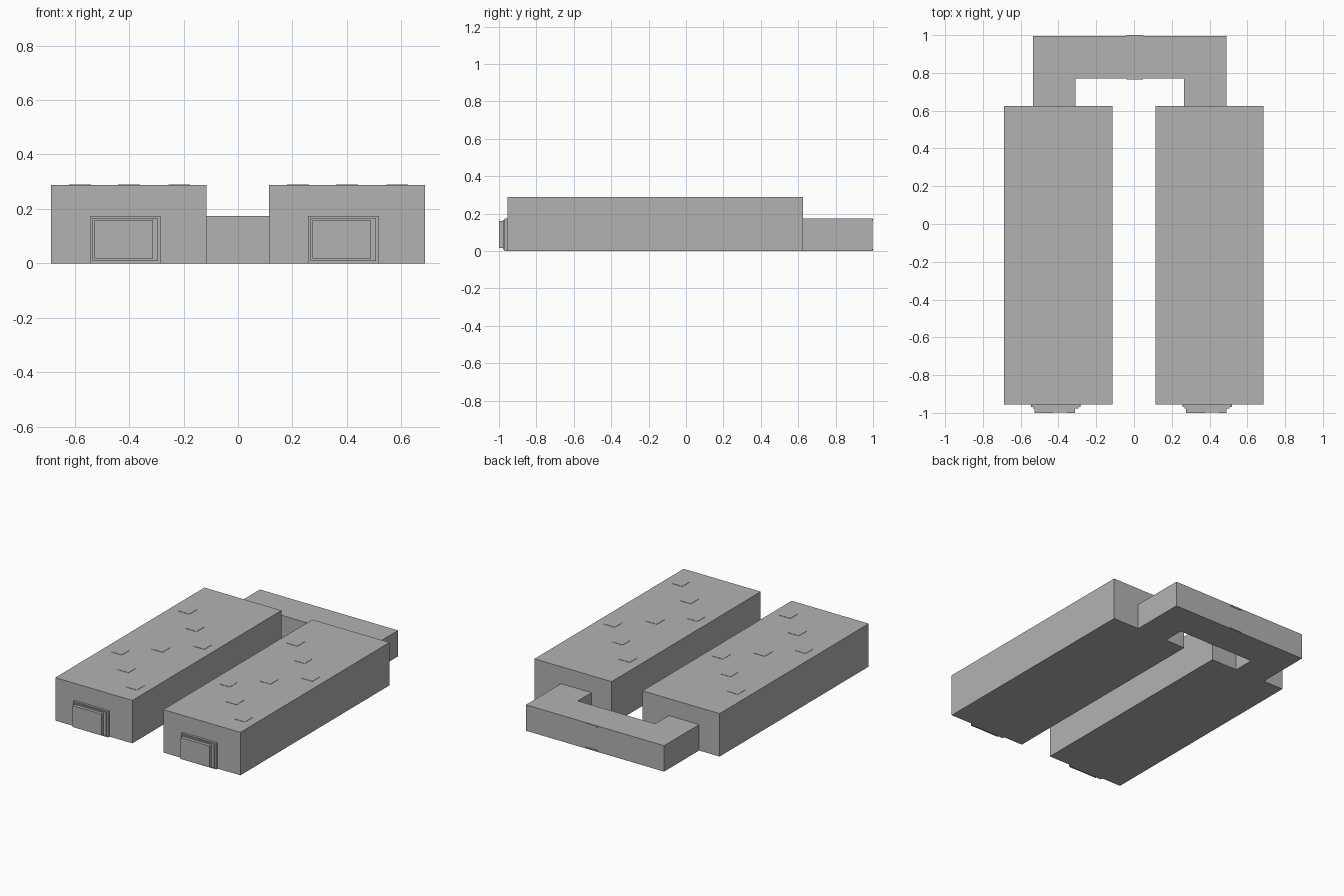
import bpy, bmesh

if "Cube" in bpy.data.objects:
    bpy.data.objects.remove(bpy.data.objects["Cube"])

grey = bpy.data.materials.new("concrete_grey")
grey.diffuse_color = (0.45, 0.45, 0.44, 1)
grey.use_nodes = True
grey.node_tree.nodes["Principled BSDF"].inputs["Base Color"].default_value = grey.diffuse_color


def finish(name, bm):
    bmesh.ops.recalc_face_normals(bm, faces=bm.faces)
    me = bpy.data.meshes.new(name)
    bm.to_mesh(me)
    bm.free()
    me.materials.append(grey)
    ob = bpy.data.objects.new(name, me)
    bpy.context.collection.objects.link(ob)
    return ob


def extrude_outline(name, pts, z0, z1):
    bm = bmesh.new()
    face = bm.faces.new([bm.verts.new((x, y, z0)) for x, y in pts])
    ext = bmesh.ops.extrude_face_region(bm, geom=[face])
    up = [v for v in ext["geom"] if isinstance(v, bmesh.types.BMVert)]
    bmesh.ops.translate(bm, verts=up, vec=(0, 0, z1 - z0))
    return finish(name, bm)


def box(name, x0, x1, y0, y1, z0, z1):
    return extrude_outline(name, [(x0, y0), (x1, y0), (x1, y1), (x0, y1)], z0, z1)


# roof vents: (x offset from hall centre, y)
VENTS = [(0.185, -0.78), (0, -0.605), (-0.18, -0.42), (0, -0.245),
         (0.185, -0.065), (0, 0.117), (-0.18, 0.297)]

for side, cx in (("left", -0.401), ("right", 0.4005)):
    # long hall
    box(f"{side}_hall", cx - 0.286, cx + 0.286, -0.955, 0.625, 0, 0.288)
    for i, (dx, y) in enumerate(VENTS):
        box(f"{side}_roof_vent_{i + 1}", cx + dx - 0.04, cx + dx + 0.04,
            y - 0.04, y + 0.04, 0.28, 0.29)
    # stepped door surround
    box(f"{side}_door_surround", cx - 0.143, cx + 0.117, -0.97, -0.95, 0, 0.174)
    box(f"{side}_door_frame", cx - 0.134, cx + 0.106, -0.978, -0.96, 0.009, 0.167)
    # projecting door leaf in three panels
    edges = [-0.126, -0.024, 0.047, 0.089]
    for i in range(3):
        box(f"{side}_door_panel_{i + 1}", cx + edges[i], cx + edges[i + 1],
            -1.0 + (0.001 if i == 1 else 0), -0.97, 0.017, 0.16)

# U-shaped corridor joining both halls at the back
extrude_outline("rear_corridor",
                [(-0.535, 0.61), (-0.31, 0.61), (-0.31, 0.769), (0.264, 0.769),
                 (0.264, 0.61), (0.49, 0.61), (0.49, 0.996), (-0.535, 0.996)],
                0, 0.174)

# small ledges at the middle of the corridor walls
for wall, y0, y1 in (("inner", 0.764, 0.775), ("outer", 0.99, 1.0)):
    for level, z in (("lower", 0.002), ("upper", 0.162)):
        box(f"{wall}_{level}_ledge", -0.04, 0.047, y0, y1, z, z + 0.01)
